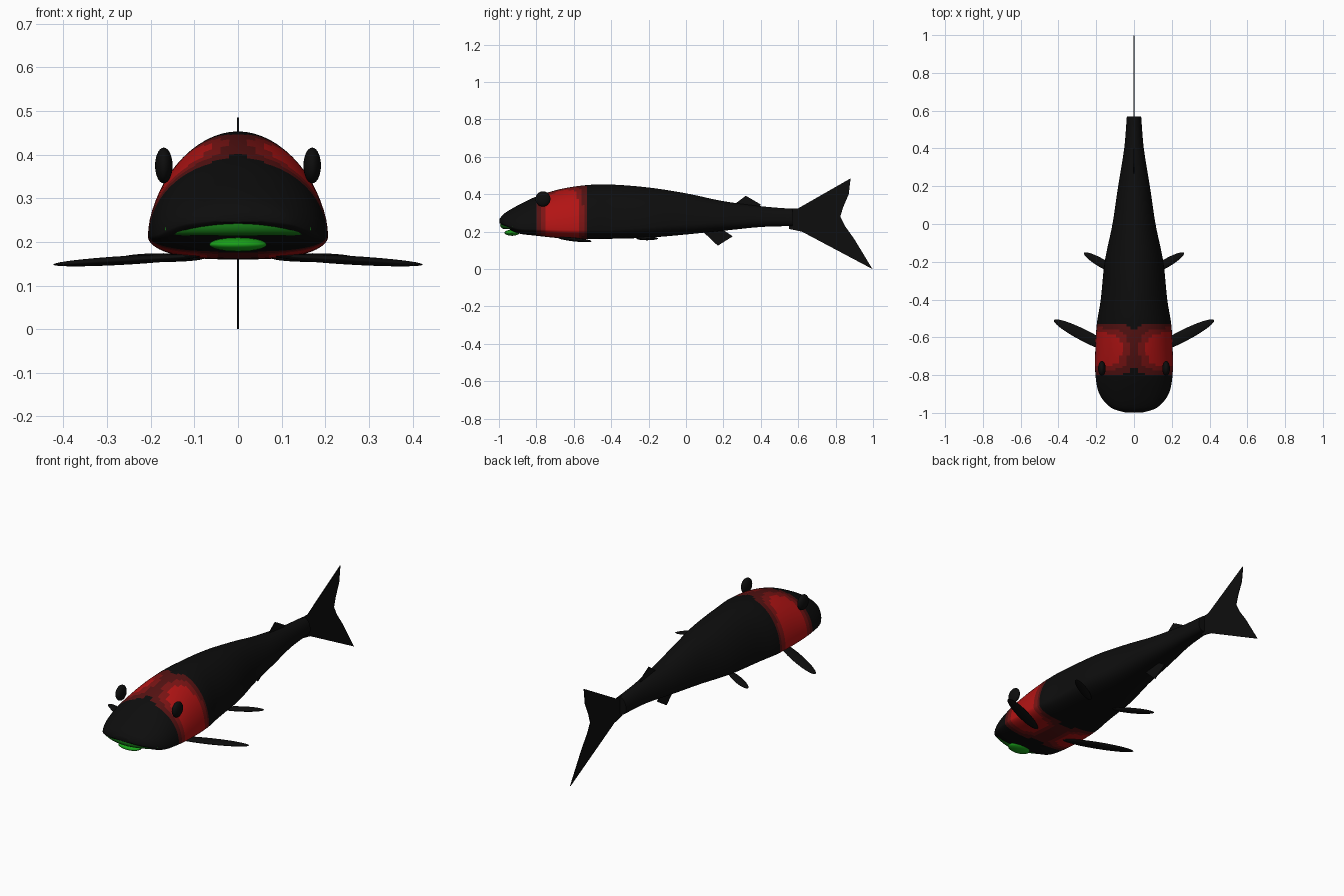
import bpy, bmesh, math
from mathutils import Vector

cube = bpy.data.objects.get("Cube")
if cube:
    bpy.data.objects.remove(cube)


def material(name, color):
    mat = bpy.data.materials.new(name)
    mat.use_nodes = True
    rgba = (*color, 1)
    mat.diffuse_color = rgba
    mat.node_tree.nodes["Principled BSDF"].inputs["Base Color"].default_value = rgba
    return mat


black = material("black skin", (.004, .004, .004))
dark_red = material("dark red", (.09, .006, .006))
mid_red = material("mid red", (.2, .007, .007))
bright_red = material("bright red", (.45, .007, .007))
lip_green = material("lip green", (.008, .18, .008))
bright_green = material("bright green", (.01, .36, .01))


def finish(obj, angle=50):
    bpy.ops.object.select_all(action='DESELECT')
    obj.select_set(True)
    bpy.context.view_layer.objects.active = obj
    bpy.ops.object.shade_smooth_by_angle(angle=math.radians(angle))


def mesh_object(name, bm, materials):
    bmesh.ops.recalc_face_normals(bm, faces=bm.faces)
    mesh = bpy.data.meshes.new(name)
    bm.to_mesh(mesh)
    bm.free()
    for mat in materials:
        mesh.materials.append(mat)
    obj = bpy.data.objects.new(name, mesh)
    bpy.context.collection.objects.link(obj)
    return obj


# Body stations from nose to tail root: y, bottom, top, half width
stations = [Vector(s) for s in (
    (-.997, .245, .268, .05), (-.97, .228, .298, .125), (-.9, .192, .34, .183),
    (-.8, .178, .388, .204), (-.67, .165, .428, .205), (-.53, .16, .449, .197),
    (-.4, .162, .452, .176), (-.2, .168, .436, .155), (0, .185, .405, .114),
    (.2, .205, .363, .084), (.4, .225, .336, .052), (.57, .23, .322, .038))]
STEPS, SIDES = 10, 64


def smooth_stations(rows):
    for i in range(len(rows) - 1):
        a, b = rows[max(i - 1, 0)], rows[i]
        c, d = rows[i + 1], rows[min(i + 2, len(rows) - 1)]
        for k in range(STEPS):
            t = k / STEPS
            yield (b * 2 + (c - a) * t + (a * 2 - b * 5 + c * 4 - d) * t ** 2
                   + (b * 3 - a - c * 3 + d) * t ** 3) / 2
    yield rows[-1]


def section(bm, y, bottom, top, width):
    # Domed back over a flat belly, rounder toward the tail
    share = min(.5, max(.17, .25 + y * .2))
    middle = bottom + (top - bottom) * share
    ring = []
    for i in range(SIDES):
        a = math.tau * i / SIDES
        c, s = math.cos(a), math.sin(a)
        power = 1 if s >= 0 else .65
        x = math.copysign(abs(c) ** power, c) * width
        z = middle + s * ((top - middle) if s >= 0 else (middle - bottom))
        ring.append(bm.verts.new((x, y, z)))
    return ring


bm = bmesh.new()
rings = [section(bm, *s) for s in smooth_stations(stations)]
for r1, r2 in zip(rings, rings[1:]):
    for i in range(SIDES):
        j = (i + 1) % SIDES
        bm.faces.new((r1[i], r1[j], r2[j], r2[i]))
bm.faces.new(rings[0])
bm.faces.new(rings[-1])

# Red collar, brightest on each cheek and fading to the midline
for face in bm.faces:
    p = face.calc_center_median()
    if -.8 < p.y < -.53:
        glow = (max(0, .2 - abs(p.x)) / .21) ** 3 + (abs(p.y + .665) / .14) ** 3
        if glow < .26:
            face.material_index = 3
        elif glow < .55:
            face.material_index = 2
        elif glow < 1.15:
            face.material_index = 1
finish(mesh_object("body", bm, [black, dark_red, mid_red, bright_red]))


def ellipsoid(name, location, radii, mat, rotation=(0, 0, 0)):
    bpy.ops.mesh.primitive_uv_sphere_add(segments=24, ring_count=14,
                                         location=location, rotation=rotation)
    obj = bpy.context.object
    obj.name = name
    obj.scale = radii
    obj.data.materials.append(mat)
    finish(obj, 80)
    return obj


# Eyes and paired swept fins
for side, label in ((1, "left"), (-1, "right")):
    ellipsoid(label + "_eye", (side * .17, -.765, .375), (.02, .04, .041), black)
    turn = (0, side * math.radians(3), side * math.radians(27))
    ellipsoid(label + "_pectoral_fin", (side * .255, -.595, .158),
              (.19, .031, .01), black, turn)
    turn = (0, 0, side * math.radians(30))
    ellipsoid(label + "_pelvic_fin", (side * .17, -.208, .164),
              (.11, .023, .01), black, turn)

# Upper lip, a tapered tube following the snout
curve = bpy.data.curves.new("upper_lip", 'CURVE')
curve.dimensions = '3D'
curve.bevel_depth = .022
curve.bevel_resolution = 4
curve.use_fill_caps = True
spline = curve.splines.new('POLY')
COUNT = 17
spline.points.add(COUNT - 1)
for i, point in enumerate(spline.points):
    u = 2 * i / (COUNT - 1) - 1
    point.co = (.16 * u, -.972 + .055 * u * u, .236 - .008 * u * u, 1)
    point.radius = 1 - .4 * u * u
curve.materials.append(lip_green)
lip = bpy.data.objects.new("upper_lip", curve)
bpy.context.collection.objects.link(lip)

ellipsoid("lower_lip", (0, -.93, .194), (.066, .04, .016), bright_green)


# Thin upright fins cut from side outlines
def plate(name, outline, thickness=.004):
    bm = bmesh.new()
    face = bm.faces.new([bm.verts.new((-thickness / 2, y, z)) for y, z in outline])
    result = bmesh.ops.extrude_face_region(bm, geom=[face])
    moved = [v for v in result["geom"] if isinstance(v, bmesh.types.BMVert)]
    bmesh.ops.translate(bm, verts=moved, vec=(thickness, 0, 0))
    return mesh_object(name, bm, [black])


plate("tail_fin", [(.55, .325), (.6, .325), (.88, .485), (.87, .4), (.84, .33),
                   (.825, .28), (.85, .23), (.9, .16), (.997, 0), (.62, .2),
                   (.55, .215)])
plate("dorsal_fin", [(.25, .34), (.27, .355), (.32, .392), (.4, .345), (.38, .32)])
plate("anal_fin", [(.08, .21), (.17, .125), (.25, .175), (.19, .215)])
